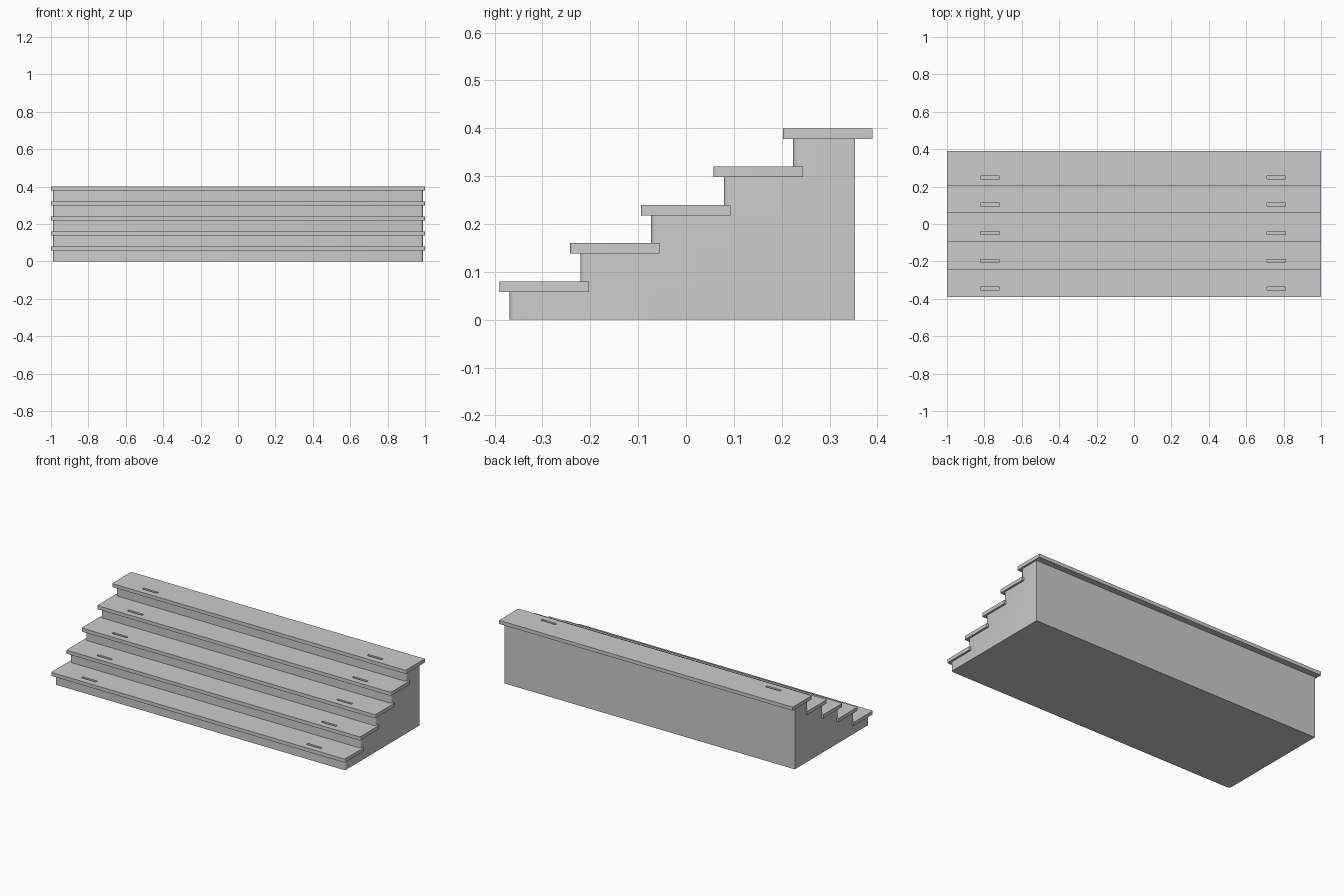
import bpy
import bmesh
from mathutils import Matrix, Vector

if "Cube" in bpy.data.objects:
    bpy.data.objects.remove(bpy.data.objects["Cube"], do_unlink=True)

# One plain grey for the whole staircase
grey = bpy.data.materials.new("light_grey")
grey.use_nodes = True
colour = (0.6, 0.6, 0.6, 1)
grey.diffuse_color = colour
grey.node_tree.nodes["Principled BSDF"].inputs["Base Color"].default_value = colour


def box(name, low, high, radius=0):
    """Box between two corners, with rounded front vertical edges."""
    low, high = Vector(low), Vector(high)
    bm = bmesh.new()
    bmesh.ops.create_cube(bm, size=1)
    bmesh.ops.transform(bm, verts=bm.verts, matrix=Matrix.Translation(
        (low + high) / 2) @ Matrix.Diagonal((*(high - low), 1)))
    if radius:
        front = [e for e in bm.edges
                 if all(abs(v.co.y - low.y) < 1e-5 for v in e.verts)
                 and abs(e.verts[0].co.z - e.verts[1].co.z) > 1e-5]
        bmesh.ops.bevel(bm, geom=front, offset=radius, segments=4,
                        profile=0.5, affect='EDGES')
    mesh = bpy.data.meshes.new(name)
    bm.to_mesh(mesh)
    bm.free()
    mesh.materials.append(grey)
    obj = bpy.data.objects.new(name, mesh)
    bpy.context.collection.objects.link(obj)
    return obj


def activate(obj):
    bpy.ops.object.select_all(action='DESELECT')
    obj.select_set(True)
    bpy.context.view_layer.objects.active = obj


def cut(obj, cutter):
    activate(obj)
    mod = obj.modifiers.new("slot", 'BOOLEAN')
    mod.operation = 'DIFFERENCE'
    mod.solver = 'EXACT'
    mod.object = cutter
    bpy.ops.object.modifier_apply(modifier=mod.name)
    bpy.data.objects.remove(cutter, do_unlink=True)


STEP, THICK, DEPTH = 0.08, 0.022, 0.187
BACK, HALF_BODY = 0.353, 0.988
tread_fronts = [-0.39, -0.242, -0.094, 0.058, 0.203]

for i, front in enumerate(tread_fronts):
    top = STEP * (i + 1)
    under = top - THICK
    base = max(0, under - STEP)

    # Solid riser block running to the back wall
    riser = box(f"riser_{i + 1}", (-HALF_BODY, front + 0.021, base),
                (HALF_BODY, BACK, under), 0.012)

    # Overhanging tread with two shallow slots
    tread = box(f"tread_{i + 1}", (-1, front, under),
                (1, front + DEPTH, top), 0.006)
    for x in (-0.77, 0.76):
        cut(tread, box("slot_cutter", (x - 0.05, front + 0.038, top - 0.012),
                       (x + 0.05, front + 0.053, top + 0.02)))

    for obj in (riser, tread):
        activate(obj)
        bpy.ops.object.shade_smooth_by_angle()
